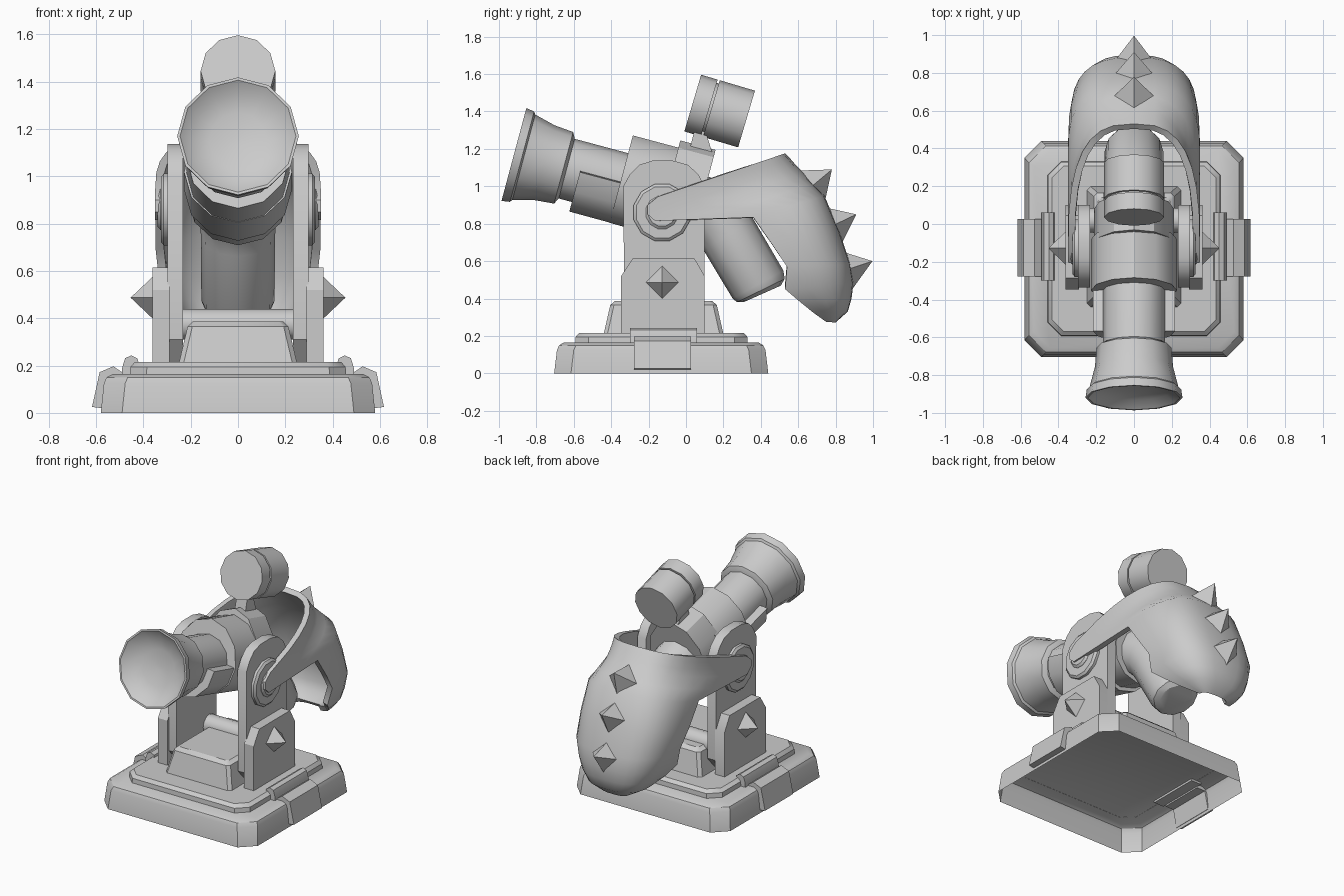
import bpy, bmesh, math
from mathutils import Vector

if "Cube" in bpy.data.objects:
    bpy.data.objects.remove(bpy.data.objects["Cube"], do_unlink=True)

grey = bpy.data.materials.new("plain grey")
grey.use_nodes = True
grey.diffuse_color = (0.6, 0.6, 0.6, 1)
grey.node_tree.nodes["Principled BSDF"].inputs["Base Color"].default_value = (0.6, 0.6, 0.6, 1)


def finish(name, bm, recalc=True):
    if recalc:
        bmesh.ops.recalc_face_normals(bm, faces=bm.faces)
    me = bpy.data.meshes.new(name)
    bm.to_mesh(me)
    bm.free()
    me.materials.append(grey)
    ob = bpy.data.objects.new(name, me)
    bpy.context.collection.objects.link(ob)
    shade(ob)
    return ob


def shade(ob, angle=32):
    ob.data.shade_smooth()
    ob.data.set_sharp_from_angle(angle=math.radians(angle))


def loft(name, rings, caps=(True, True)):
    """Join closed rings of equal point count into a skin."""
    bm = bmesh.new()
    vs = [[bm.verts.new(p) for p in r] for r in rings]
    n = len(vs[0])
    for a, b in zip(vs, vs[1:]):
        for i in range(n):
            bm.faces.new((a[i], a[(i + 1) % n], b[(i + 1) % n], b[i]))
    if caps[0]:
        bm.faces.new(vs[0])
    if caps[1]:
        bm.faces.new(vs[-1])
    return finish(name, bm)


def slab_rings(hx, y0, y1, c, z):
    """Rectangle with cut corners."""
    return [(hx - c, y0, z), (hx, y0 + c, z), (hx, y1 - c, z), (hx - c, y1, z),
            (c - hx, y1, z), (-hx, y1 - c, z), (-hx, y0 + c, z), (c - hx, y0, z)]


def tube(name, sections, n=12):
    """Sections: y, z, downward tilt in degrees, half width, height up, height down."""
    rings = []
    for y, z, tilt, rx, up, down in sections:
        t = math.radians(tilt)
        ring = []
        for i in range(n):
            a = 2 * math.pi * i / n
            h = math.sin(a) * (up if math.sin(a) > 0 else down)
            ring.append((rx * math.cos(a), y + h * math.sin(t), z + h * math.cos(t)))
        rings.append(ring)
    return loft(name, rings)


TILT = 15
CA, SA = math.cos(math.radians(TILT)), math.sin(math.radians(TILT))


def on_axis(s, rx, up=None, down=None):
    """Section on the barrel axis, s behind the muzzle."""
    return (-0.92 + s * CA, 1.17 - s * SA, TILT, rx, up or rx, down or up or rx)


def side_prism(name, profile, x0, x1):
    """Extrude a y,z profile along x."""
    return loft(name, [[(x, y, z) for y, z in profile] for x in (x0, x1)])


def spike(name, centre, tip, across, r):
    """Four-sided pyramid with a diamond base."""
    c, n, u = Vector(centre), Vector(tip), Vector(across)
    v = n.normalized().cross(u)
    base = c - n * 0.15
    bm = bmesh.new()
    ring = [bm.verts.new(base + d * r) for d in (u, v, -u, -v)]
    top = bm.verts.new(c + n)
    for i in range(4):
        bm.faces.new((ring[i], ring[(i + 1) % 4], top))
    bm.faces.new(ring)
    return finish(name, bm)


# Hollow base and the step on it
loft("base", [slab_rings(0.58, -0.705, 0.44, 0.09, 0),
              slab_rings(0.567, -0.69, 0.425, 0.09, 0.125),
              slab_rings(0.556, -0.678, 0.413, 0.09, 0.15),
              slab_rings(0.53, -0.655, 0.39, 0.085, 0.164)], (False, True))
loft("base_step", [slab_rings(0.457, -0.592, 0.33, 0.07, 0.163),
                   slab_rings(0.455, -0.59, 0.328, 0.07, 0.195),
                   slab_rings(0.435, -0.57, 0.308, 0.065, 0.216)], (False, True))

# Centre block and rounded cross bar
loft("centre_block", [slab_rings(0.25, -0.44, 0.20, 0.02, 0.21),
                      slab_rings(0.213, -0.405, 0.165, 0.02, 0.365),
                      slab_rings(0.19, -0.38, 0.14, 0.02, 0.387)], (False, True))
side_prism("cross_bar", [(0.02 + 0.065 * math.cos(math.pi * i / 6),
                          0.375 + 0.065 * math.sin(math.pi * i / 6)) for i in range(12)], -0.24, 0.24)

# Parts repeated on both sides
tall = [(-0.33, 0.31), (-0.25, 0.21), (0.02, 0.21), (0.10, 0.31), (0.10, 1.0),
        (0.065, 1.065), (0.01, 1.115), (-0.07, 1.137), (-0.18, 1.137),
        (-0.25, 1.115), (-0.30, 1.065), (-0.335, 1.0)]
low = [(-0.347, 0.21), (0.10, 0.21), (0.10, 0.52), (0.045, 0.615), (-0.285, 0.615), (-0.347, 0.52)]
clip = [(0.415, 0.19), (0.425, 0.23), (0.45, 0.243), (0.477, 0.232), (0.49, 0.19), (0.49, 0.15), (0.415, 0.15)]
clamp = [(0.617, 0.025), (0.585, 0.172), (0.527, 0.197), (0.487, 0.17), (0.487, 0.14), (0.55, 0.14), (0.575, 0.02)]
for side, s in (("left", 1), ("right", -1)):
    side_prism(side + "_tall_plate", tall, s * 0.232, s * 0.297)
    side_prism(side + "_lower_plate", low, s * 0.29, s * 0.362)
    for label, prof, y0, y1 in (("_clip", clip, -0.30, 0.06), ("_clamp", clamp, -0.277, 0.027)):
        loft(side + label, [[(s * x, y, z) for x, z in prof] for y in (y0, y1)])
    for label, r, x0, x1 in (("_pivot_disc", 0.157, 0.29, 0.326), ("_pivot_hub", 0.09, 0.32, 0.34)):
        loft(side + label, [[(s * x, -0.128 + q * math.cos(math.tau * (i + 0.5) / 12),
                              0.86 + q * math.sin(math.tau * (i + 0.5) / 12)) for i in range(12)]
                            for x, q in ((x0, r), (x1 - 0.012, r), (x1, r - 0.015))])
    spike(side + "_plate_spike", (s * 0.362, -0.128, 0.487), (s * 0.092, 0, 0), (0, 1, 0), 0.1)

# Flared muzzle with dished mouth
tube("muzzle", [on_axis(0.075, 0.02), on_axis(0.065, 0.12), on_axis(0.04, 0.20), on_axis(0.0, 0.245),
                on_axis(0.0, 0.257), on_axis(0.045, 0.25), on_axis(0.055, 0.236),
                on_axis(0.17, 0.207), on_axis(0.275, 0.198), on_axis(0.295, 0.16)])

# Barrel bending down into the tail
tube("barrel", [on_axis(0.25, 0.165), on_axis(0.95, 0.165),
                (0.10, 0.885, 28, 0.163, 0.163, 0.163), (0.17, 0.825, 45, 0.16, 0.16, 0.16),
                (0.225, 0.745, 58, 0.157, 0.157, 0.157), (0.385, 0.475, 61, 0.155, 0.155, 0.155),
                (0.40, 0.443, 64, 0.142, 0.142, 0.142), (0.408, 0.425, 66, 0.108, 0.108, 0.108)])

# Cradle below the barrel, main collar, rear collar
tube("cradle", [on_axis(0.365, 0.218, 0.01, 0.218), on_axis(0.86, 0.218, 0.01, 0.22)])
tube("main_collar", [on_axis(0.588, 0.228, 0.263, 0.22), on_axis(0.869, 0.228, 0.263, 0.225)])
tube("rear_collar", [on_axis(0.84, 0.212, 0.303, 0.20), on_axis(1.035, 0.212, 0.303, 0.20)])

# Sight canister in two parts on a short stem
def sight(s, r):
    t = math.radians(16.5)
    return (0.036 + s * math.cos(t), 1.445 - s * math.sin(t), 16.5, r, r, r)


tube("sight_front", [sight(0, 0.158), sight(0.092, 0.158)])
tube("sight_neck", [sight(0.08, 0.14), sight(0.12, 0.14)])
tube("sight_rear", [sight(0.104, 0.158), sight(0.30, 0.158)])
side_prism("sight_stem", [(0.02, 1.20), (0.14, 1.18), (0.10, 1.31), (0.05, 1.32)], -0.04, 0.04)

# Curved rear shield with arms: front edge y,z, back y,z, half width
levels = [(-0.15, 0.945, 0.53, 1.176, 0.35), (-0.205, 0.90, 0.56, 1.145, 0.35),
          (-0.205, 0.85, 0.59, 1.11, 0.35), (-0.165, 0.815, 0.63, 1.07, 0.35),
          (0.10, 0.825, 0.68, 1.015, 0.35), (0.36, 0.834, 0.74, 0.95, 0.35),
          (0.46, 0.69, 0.82, 0.76, 0.348), (0.54, 0.57, 0.88, 0.58, 0.335),
          (0.53, 0.45, 0.895, 0.48, 0.305), (0.60, 0.39, 0.885, 0.40, 0.265),
          (0.68, 0.325, 0.865, 0.33, 0.20), (0.75, 0.275, 0.80, 0.272, 0.10)]
STEPS = 16
bm = bmesh.new()
rows = []
for fy, fz, by, bz, w in levels:
    row = []
    for j in range(STEPS + 1):
        t = math.pi * j / STEPS
        c, k = math.cos(t), max(math.sin(t), 0) ** 0.71
        if j in (0, STEPS):
            k = 0
        x = math.copysign(abs(c) ** 0.71, c) * w if j != STEPS // 2 else 0
        row.append(bm.verts.new((x, fy + (by - fy) * k, fz + (bz - fz) * k)))
    rows.append(row)
for a, b in zip(rows, rows[1:]):
    for j in range(STEPS):
        bm.faces.new((a[j], b[j], b[j + 1], a[j + 1]))
shield = finish("rear_shield", bm, recalc=False)
mod = shield.modifiers.new("thickness", "SOLIDIFY")
mod.thickness = 0.036
mod.offset = -1
bpy.context.view_layer.objects.active = shield
bpy.ops.object.modifier_apply(modifier=mod.name)
shade(shield, 40)

# Spikes down the back of the shield
for i, (y, z, ty, tz) in enumerate(((0.69, 1.015, 0.09, 0.075), (0.805, 0.80, 0.105, 0.05),
                                    (0.877, 0.56, 0.12, 0.04))):
    spike("shield_spike_%d" % (i + 1), (0, y, z), (0, ty, tz), (1, 0, 0), 0.105)
